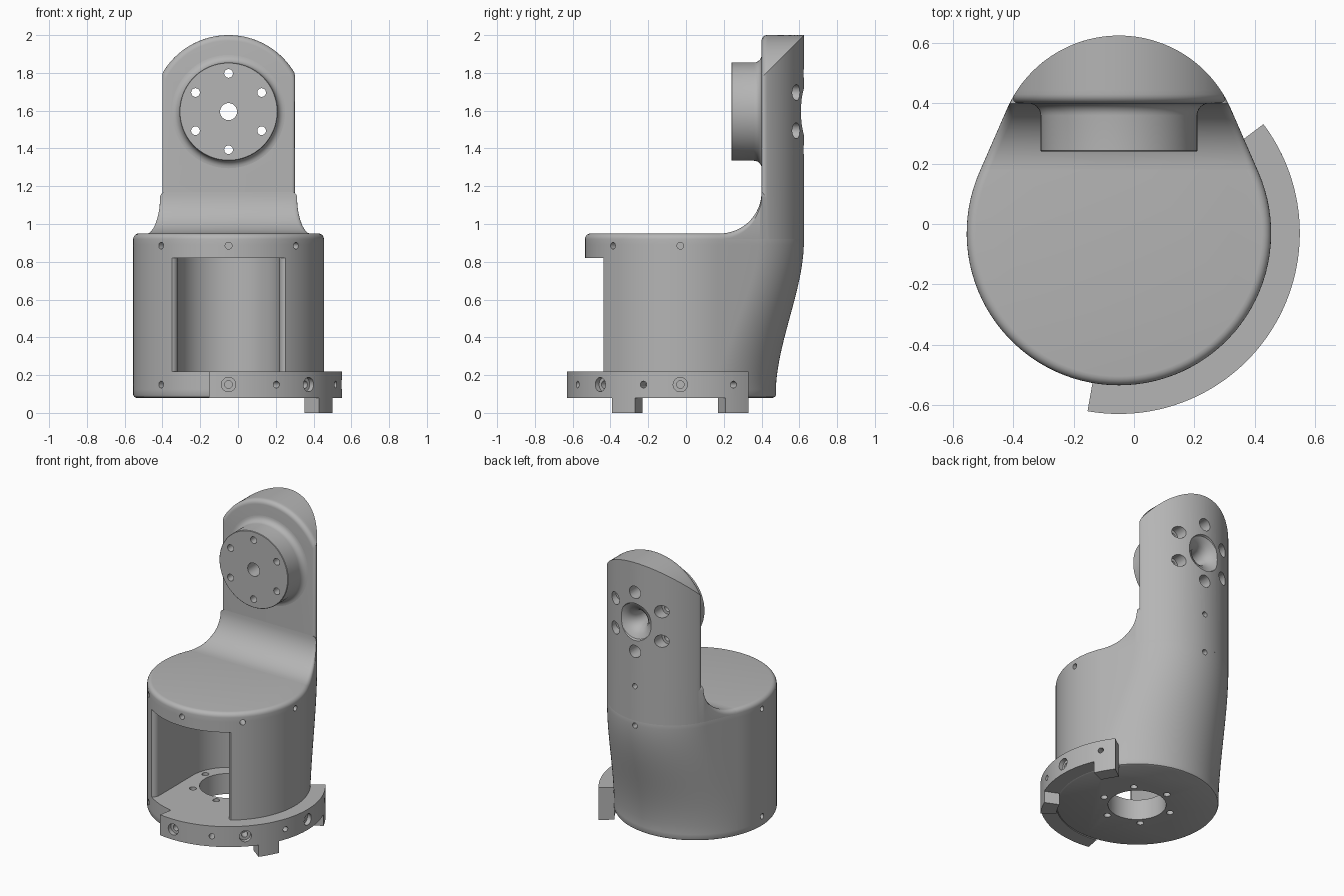
import bpy, bmesh
from math import sin, cos, pi, radians, asin, acos, sqrt
from mathutils import Vector

if "Cube" in bpy.data.objects:
    bpy.data.objects.remove(bpy.data.objects["Cube"])

grey = bpy.data.materials.new("plain grey")
grey.use_nodes = True
grey.diffuse_color = (0.46, 0.46, 0.46, 1)
grey.node_tree.nodes["Principled BSDF"].inputs["Base Color"].default_value = (0.46, 0.46, 0.46, 1)

CX, CY = -0.05, -0.03            # vertical axis of the housing
BIG, SMALL, GAP = 0.505, 0.405, 0.25   # housing radius, arm radius, axis spacing
SPLIT = asin((BIG - SMALL) / GAP)      # where the tangent lines leave the circles
BASE, DECK, ROUND = 0.08, 0.95, 0.03
HUB_Z = 1.595


def loft(bm, rings):
    """Skin a row of closed rings and cap both ends."""
    rows = [[bm.verts.new(p) for p in ring] for ring in rings]
    n = len(rows[0])
    for a, b in zip(rows, rows[1:]):
        for i in range(n):
            bm.faces.new((a[i], a[(i + 1) % n], b[(i + 1) % n], b[i]))
    bm.faces.new(rows[0])
    bm.faces.new(rows[-1])


def lathe(bm, profile, origin, axis, n=32):
    """Solid of revolution from (radius, distance) pairs along an axis."""
    axis = Vector(axis).normalized()
    u = axis.orthogonal().normalized()
    v = axis.cross(u)
    loft(bm, [[Vector(origin) + axis * d + (u * cos(2 * pi * i / n) + v * sin(2 * pi * i / n)) * r
               for i in range(n)] for r, d in profile])


def finish(name, bm):
    bmesh.ops.remove_doubles(bm, verts=bm.verts, dist=0.00005)
    bmesh.ops.recalc_face_normals(bm, faces=bm.faces)
    mesh = bpy.data.meshes.new(name)
    bm.to_mesh(mesh)
    bm.free()
    ob = bpy.data.objects.new(name, mesh)
    bpy.context.collection.objects.link(ob)
    mesh.materials.append(grey)
    return ob


def activate(ob):
    bpy.ops.object.select_all(action='DESELECT')
    ob.select_set(True)
    bpy.context.view_layer.objects.active = ob


def cut(ob, bm):
    """Subtract a temporary solid from a part."""
    tool = finish("cutter", bm)
    tool.hide_render = True
    activate(ob)
    mod = ob.modifiers.new("cut", 'BOOLEAN')
    mod.operation = 'DIFFERENCE'
    mod.solver = 'EXACT'
    mod.object = tool
    bpy.ops.object.modifier_apply(modifier=mod.name)
    bpy.data.objects.remove(tool)


def radial(degrees):
    return (cos(radians(degrees)), sin(radians(degrees)), 0)


def outline(z, t, inset):
    """Two circles joined by tangents; t slides the second circle backwards."""
    pts = []
    for k in range(49):
        a = SPLIT + (pi - 2 * SPLIT) * k / 48
        r = BIG - (BIG - SMALL) * t - inset
        pts.append((CX + r * cos(a), CY + GAP * t + r * sin(a), z))
    for k in range(65):
        a = pi - SPLIT + (pi + 2 * SPLIT) * k / 64
        r = BIG - inset
        pts.append((CX + r * cos(a), CY + r * sin(a), z))
    return pts


def half_width(y):
    """Half width of the full outline at a given depth."""
    y -= CY
    y1, y2 = BIG * sin(SPLIT), GAP + SMALL * sin(SPLIT)
    if y >= y2:
        return sqrt(max(0, SMALL ** 2 - (y - GAP) ** 2))
    return cos(SPLIT) * (BIG + (SMALL - BIG) * (y - y1) / (y2 - y1))


# Housing: round at the foot, drawn out backwards towards the deck
rings = [outline(BASE, 0.01, 0.015), outline(BASE + 0.005, 0.01, 0.005)]
for i in range(29):
    s = i / 28
    z = BASE + 0.015 + (DECK - ROUND - BASE - 0.015) * s
    rings.append(outline(z, max(0.01, s * s * (3 - 2 * s)), 0))
for i in range(1, 6):
    a = pi / 2 * i / 5
    rings.append(outline(DECK - ROUND + ROUND * sin(a), 1, ROUND * (1 - cos(a))))
bm = bmesh.new()
loft(bm, rings)
housing = finish("housing", bm)

# Window pocket with a round back and flared mouth
mouth = [(0.27, -0.37), (0.273, -0.385), (0.281, -0.396), (0.295, -0.405), (0.34, -0.41), (0.34, -0.7)]
plan = [(0.27 * cos(pi * k / 40), 0.27 * sin(pi * k / 40)) for k in range(41)]
plan += [(-x, y) for x, y in mouth] + mouth[::-1]
bm = bmesh.new()
loft(bm, [[(CX + x, CY + y, z) for x, y in plan] for z in (0.22, 0.82)])
cut(housing, bm)

# Floor opening, floor screw holes, side screw holes and back screw hole
bm = bmesh.new()
lathe(bm, [(0.18, 0), (0.18, 0.3)], (CX, CY, 0), (0, 0, 1), 64)
for k in range(6):
    d = radial(45 + 60 * k)
    lathe(bm, [(0.022, 0), (0.022, 0.3)], (CX + 0.225 * d[0], CY + 0.225 * d[1], 0), (0, 0, 1), 20)
for z, angles in ((0.885, (0, -45, -90, -135, 180)), (0.15, (-135, 180))):
    for a in angles:
        lathe(bm, [(0.018, 0.42), (0.018, 0.6)], (CX, CY, z), radial(a), 20)
lathe(bm, [(0.018, 0.5), (0.018, 0.7)], (CX, 0, 0.885), (0, 1, 0), 20)
cut(housing, bm)

# Arm root: concave sweep from the deck up to the arm
SWEEP, FACE = 0.22, 0.40
steps = [(FACE - SWEEP + SWEEP * sin(a), DECK + SWEEP * (1 - cos(a)))
         for a in (pi / 2 * i / 16 for i in range(17))]
steps.append((FACE + ROUND, DECK + SWEEP))
rings = []
for y, top in steps:
    w = half_width(y)
    side = [(w, DECK - ROUND)]
    for k in range(6):
        a = pi / 2 * k / 5
        side.append((w - ROUND + ROUND * cos(a), top - ROUND + ROUND * sin(a)))
    rings.append([(CX + x, y, z) for x, z in side] + [(CX - x, y, z) for x, z in side[::-1]])
bm = bmesh.new()
loft(bm, rings)
finish("arm_root", bm)

# Arm: round back, round top, softened front edge
depths = [(FACE + ROUND * (1 - cos(a)), ROUND * (1 - sin(a)))
          for a in (pi / 2 * i / 6 for i in range(7))]
start = asin((FACE + ROUND - CY - GAP) / SMALL)
for i in range(1, 25):
    b = start + (pi / 2 - 0.005 - start) * i / 24
    depths.append((CY + GAP + SMALL * sin(b), 0))
rings = []
for y, inset in depths:
    w, r = half_width(y) - inset, SMALL - inset
    a0 = acos(w / r)
    arc = [a0 + (pi - 2 * a0) * k / 40 for k in range(41)]
    ring = [(CX + w, y, DECK - ROUND)]
    ring += [(CX + r * cos(a), y, HUB_Z + r * sin(a)) for a in arc]
    ring.append((CX - w, y, DECK - ROUND))
    rings.append(ring)
bm = bmesh.new()
loft(bm, rings)
arm = finish("arm", bm)

# Hub disc with a flared foot
bm = bmesh.new()
foot = [(0.26 + 0.04 * (1 - cos(a)), FACE - 0.04 + 0.04 * sin(a)) for a in (pi / 2 * i / 6 for i in range(7))]
lathe(bm, [(0.257, 0.24), (0.26, 0.243)] + foot + [(0.30, FACE + 0.005)], (CX, 0, HUB_Z), (0, 1, 0), 96)
hub = finish("hub_disc", bm)

# Hub bolt holes with deep seats, centre bore with a dished rim, back screw hole
for part in (arm, hub):
    bm = bmesh.new()
    for k in range(6):
        a = radians(30 + 60 * k)
        lathe(bm, [(0.023, 0.1), (0.023, 0.52), (0.042, 0.52), (0.042, 0.8)],
              (CX + 0.202 * cos(a), 0, HUB_Z + 0.202 * sin(a)), (0, 1, 0), 24)
    lathe(bm, [(0.045, 0.1), (0.045, 0.50), (0.05, 0.54), (0.065, 0.573), (0.09, 0.598),
               (0.12, 0.612), (0.14, 0.65)], (CX, 0, HUB_Z), (0, 1, 0), 40)
    lathe(bm, [(0.018, 0.5), (0.018, 0.7)], (CX, 0, 1.155), (0, 1, 0), 20)
    cut(part, bm)


def arc_bar(bm, a0, a1, z0, z1, n):
    """Curved bar around the foot of the housing."""
    rings = []
    for i in range(n + 1):
        d = radial(a0 + (a1 - a0) * i / n)
        rings.append([(CX + r * d[0], CY + r * d[1], z)
                      for r, z in ((0.502, z0), (0.6, z0), (0.6, z1), (0.502, z1))])
    loft(bm, rings)


# Clamp arc with alternating seated and plain screw holes
bm = bmesh.new()
arc_bar(bm, -100, 37, BASE, 0.22, 60)
clamp = finish("clamp_arc", bm)
bm = bmesh.new()
for a in (-90, -45, 0):
    lathe(bm, [(0.02, 0.45), (0.02, 0.57), (0.038, 0.57), (0.038, 0.65)], (CX, CY, 0.15), radial(a), 24)
for a in (-65, -19, 28):
    lathe(bm, [(0.018, 0.45), (0.018, 0.65)], (CX, CY, 0.15), radial(a), 20)
cut(clamp, bm)

# Feet below the clamp arc
for name, a in (("front_foot", -37), ("back_foot", 23.5)):
    bm = bmesh.new()
    arc_bar(bm, a, a + 13.5, 0, BASE, 6)
    finish(name, bm)

# Smooth curved faces, keep crisp edges
for ob in list(bpy.context.collection.objects):
    if ob.type == 'MESH' and ob.data.materials and ob.data.materials[0] == grey:
        activate(ob)
        bpy.ops.object.shade_smooth_by_angle(angle=radians(30))
